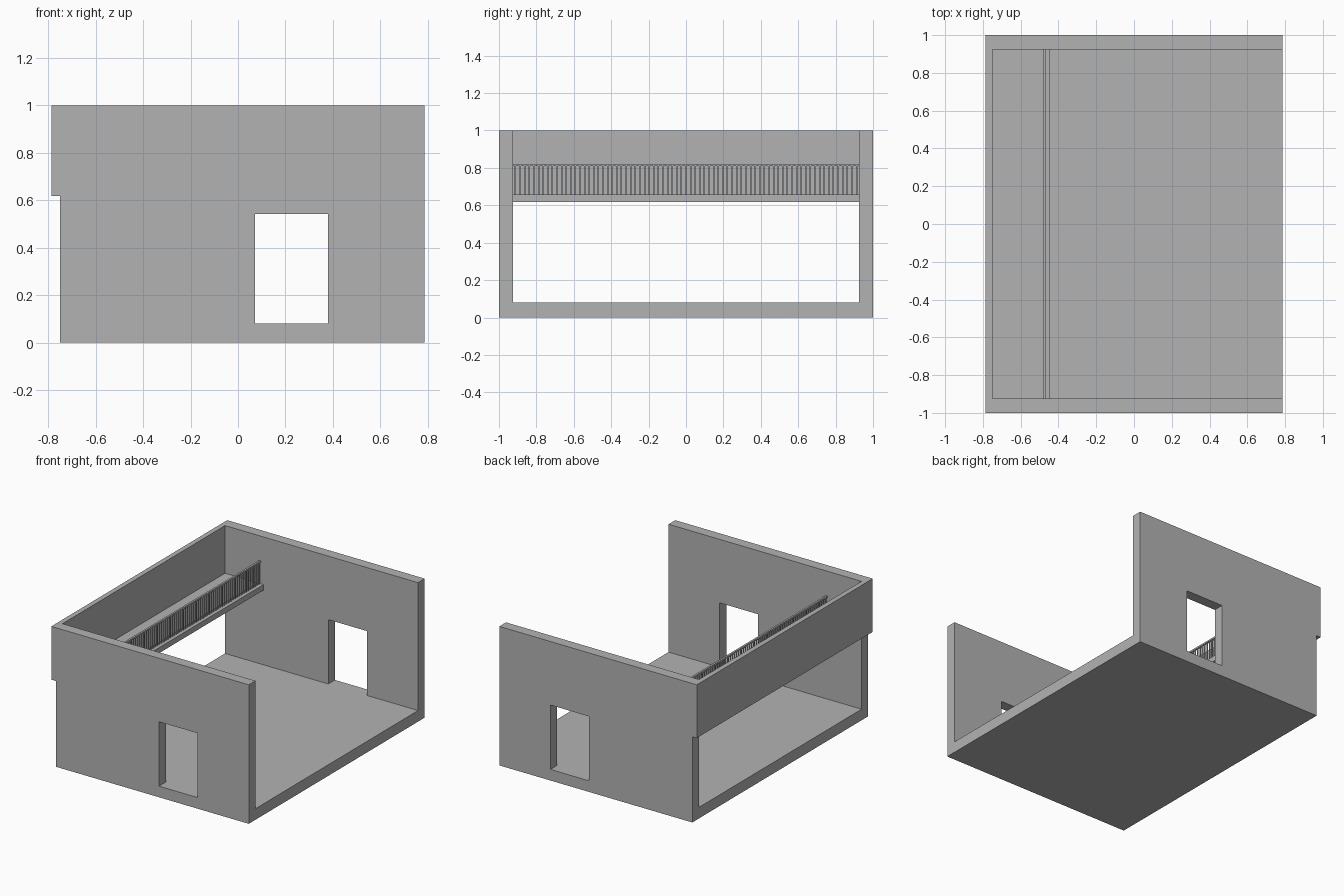
import bpy
import bmesh
from mathutils import Matrix, Vector

cube = bpy.data.objects.get("Cube")
if cube:
    bpy.data.objects.remove(cube, do_unlink=True)

# One plain grey for everything
grey = bpy.data.materials.new("plaster_grey")
grey.use_nodes = True
colour = (0.45, 0.45, 0.45, 1)
grey.diffuse_color = colour
grey.node_tree.nodes["Principled BSDF"].inputs["Base Color"].default_value = colour

HALF_X, HALF_Y, TOP = 0.786, 1.0, 1.0
INNER_X = -0.75          # inner face of the upper wall
INNER_Y = 0.924          # inner face of the side walls
FLOOR, DECK_LOW, DECK_TOP = 0.08, 0.617, 0.657


def finish(name, bm):
    mesh = bpy.data.meshes.new(name)
    bm.to_mesh(mesh)
    bm.free()
    mesh.materials.append(grey)
    obj = bpy.data.objects.new(name, mesh)
    bpy.context.collection.objects.link(obj)
    return obj


def add_box(bm, low, high):
    low, high = Vector(low), Vector(high)
    place = Matrix.Translation((low + high) / 2) @ Matrix.Diagonal((*(high - low), 1))
    bmesh.ops.create_cube(bm, size=1, matrix=place)


def box(name, low, high):
    bm = bmesh.new()
    add_box(bm, low, high)
    return finish(name, bm)


def side_wall(name, y_outer, y_inner):
    """Wall outline with a notch under the overhang and a doorway."""
    outline = [(INNER_X, 0), (HALF_X, 0), (HALF_X, TOP), (-HALF_X, TOP),
               (-HALF_X, DECK_LOW), (INNER_X, DECK_LOW)]
    door = [(0.072, FLOOR), (0.379, FLOOR), (0.379, 0.543), (0.072, 0.543)]
    bm = bmesh.new()
    edges = []
    for loop in (outline, door):
        verts = [bm.verts.new((x, y_outer, z)) for x, z in loop]
        edges += [bm.edges.new((a, b)) for a, b in zip(verts, verts[1:] + verts[:1])]
    bmesh.ops.triangle_fill(bm, edges=edges, use_beauty=True)
    solid = bmesh.ops.extrude_face_region(bm, geom=bm.faces[:], use_keep_orig=True)
    moved = [v for v in solid["geom"] if isinstance(v, bmesh.types.BMVert)]
    bmesh.ops.translate(bm, verts=moved, vec=(0, y_inner - y_outer, 0))
    bmesh.ops.recalc_face_normals(bm, faces=bm.faces[:])
    bmesh.ops.dissolve_limit(bm, angle_limit=0.01, verts=bm.verts[:], edges=bm.edges[:])
    return finish(name, bm)


# Shell of the room
side_wall("front_wall", -HALF_Y, -INNER_Y)
side_wall("back_wall", HALF_Y, INNER_Y)
box("floor", (INNER_X, -INNER_Y, 0), (HALF_X, INNER_Y, FLOOR))
box("upper_wall", (-HALF_X, -INNER_Y, DECK_LOW), (INNER_X, INNER_Y, TOP))

# Balcony along the upper wall
box("balcony_deck", (INNER_X, -INNER_Y, DECK_LOW), (-0.444, INNER_Y, DECK_TOP))

# Railing
RAIL_X, RAIL_LOW, RAIL_TOP = -0.472, 0.81, 0.822
box("handrail", (RAIL_X - 0.007, -INNER_Y, RAIL_LOW), (RAIL_X + 0.007, INNER_Y, RAIL_TOP))

COUNT, HALF_BAR = 75, 0.004
step = 2 * INNER_Y / COUNT
bars = bmesh.new()
for i in range(COUNT):
    y = -INNER_Y + (i + 0.5) * step
    add_box(bars, (RAIL_X - HALF_BAR, y - HALF_BAR, DECK_TOP),
            (RAIL_X + HALF_BAR, y + HALF_BAR, RAIL_LOW))
finish("balusters", bars)
